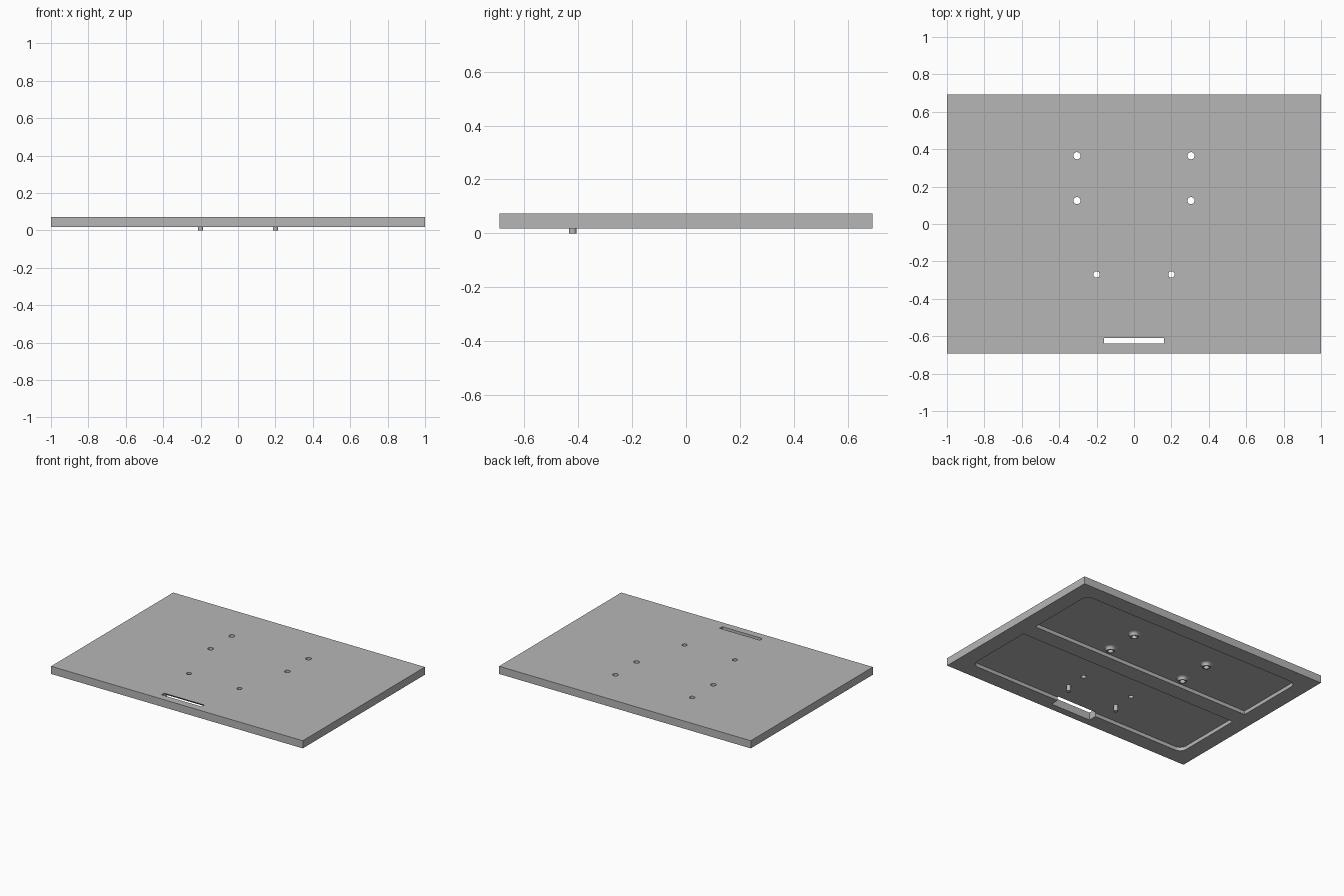
import bpy, bmesh, math
from mathutils import Vector

if "Cube" in bpy.data.objects:
    bpy.data.objects.remove(bpy.data.objects["Cube"], do_unlink=True)

HALF_X, HALF_Y = 1.0, 0.693
BOTTOM, TOP, FLOOR = 0.018, 0.073, 0.044

grey = bpy.data.materials.new("mid grey")
grey.use_nodes = True
grey.diffuse_color = (0.47, 0.47, 0.47, 1)
grey.node_tree.nodes["Principled BSDF"].inputs["Base Color"].default_value = grey.diffuse_color


def finish(name, bm):
    bmesh.ops.recalc_face_normals(bm, faces=bm.faces)
    mesh = bpy.data.meshes.new(name)
    bm.to_mesh(mesh)
    bm.free()
    mesh.materials.append(grey)
    obj = bpy.data.objects.new(name, mesh)
    bpy.context.collection.objects.link(obj)
    return obj


def prism(name, points, offset):
    """Extrude a closed outline along an offset."""
    bm = bmesh.new()
    face = bm.faces.new([bm.verts.new(p) for p in points])
    ext = bmesh.ops.extrude_face_region(bm, geom=[face])
    moved = [v for v in ext["geom"] if isinstance(v, bmesh.types.BMVert)]
    bmesh.ops.translate(bm, verts=moved, vec=Vector(offset))
    return finish(name, bm)


def circle(x, y, z, r, sides=32):
    return [(x + r * math.cos(i * math.tau / sides),
             y + r * math.sin(i * math.tau / sides), z) for i in range(sides)]


def smooth(obj):
    bpy.ops.object.select_all(action="DESELECT")
    obj.select_set(True)
    bpy.context.view_layer.objects.active = obj
    bpy.ops.object.shade_smooth_by_angle(angle=math.radians(35))


def cut(target, cutter):
    cutter.hide_render = True
    mod = target.modifiers.new("cut", "BOOLEAN")
    mod.operation, mod.solver, mod.object = "DIFFERENCE", "EXACT", cutter
    bpy.context.view_layer.objects.active = target
    bpy.ops.object.modifier_apply(modifier=mod.name)
    bpy.data.objects.remove(cutter, do_unlink=True)


# Flat rectangular panel
plate = prism("plate", [(-HALF_X, -HALF_Y, BOTTOM), (HALF_X, -HALF_Y, BOTTOM),
                        (HALF_X, HALF_Y, BOTTOM), (-HALF_X, HALF_Y, BOTTOM)],
              (0, 0, TOP - BOTTOM))

# Two shallow pockets underneath, rounded at their outer corners
PX, INNER, OUTER, R = 0.885, 0.06, 0.58, 0.05
for side in (-1, 1):
    outline = [(-PX, side * INNER, 0), (PX, side * INNER, 0)]
    for sx, start in ((1, 0), (-1, 90)):
        for i in range(9):
            a = math.radians(start + i * 90 / 8)
            outline.append((sx * (PX - R) + R * math.cos(a),
                            side * (OUTER - R + R * math.sin(a)), 0))
    cut(plate, prism("pocket_cutter", outline, (0, 0, FLOOR)))

# Slot by the front edge, opening with a ramp into the front pocket
slot = [(-0.64, 0), (-0.64, 0.1), (-0.61, 0.1), (-0.61, TOP), (-0.572, FLOOR), (-0.572, 0)]
cut(plate, prism("slot_cutter", [(-0.16, y, z) for y, z in slot], (0.32, 0, 0)))

# Through holes
boss_spots = [(sx * 0.305, y) for sx in (-1, 1) for y in (0.125, 0.365)]
hole_spots = [(x, y, 0.019) for x, y in boss_spots] + [(sx * 0.2, -0.27, 0.017) for sx in (-1, 1)]
for x, y, r in hole_spots:
    cut(plate, prism("hole_cutter", circle(x, y, -0.1, r), (0, 0, 0.3)))
smooth(plate)


# Flared hollow bosses around the back holes
def boss(name, x, y):
    profile = [(0.019, FLOOR + 0.002), (0.019, 0.021), (0.027, 0.021)]
    for i in range(7):
        a = math.radians(i * 15)
        profile.append((0.047 - 0.02 * math.cos(a), FLOOR - 0.02 + 0.02 * math.sin(a)))
    profile.append((0.047, FLOOR + 0.002))
    bm = bmesh.new()
    rings = [[bm.verts.new(p) for p in circle(x, y, z, r)] for r, z in profile]
    for a, b in zip(rings, rings[1:] + rings[:1]):
        for i in range(len(a)):
            j = (i + 1) % len(a)
            bm.faces.new((a[i], a[j], b[j], b[i]))
    smooth(finish(name, bm))


for n, (x, y) in enumerate(boss_spots):
    boss(f"boss_{n + 1}", x, y)

# Small locating pegs
for name, sx in (("peg_right", -1), ("peg_left", 1)):
    smooth(prism(name, circle(sx * 0.2, -0.421, 0, 0.014), (0, 0, FLOOR + 0.002)))
